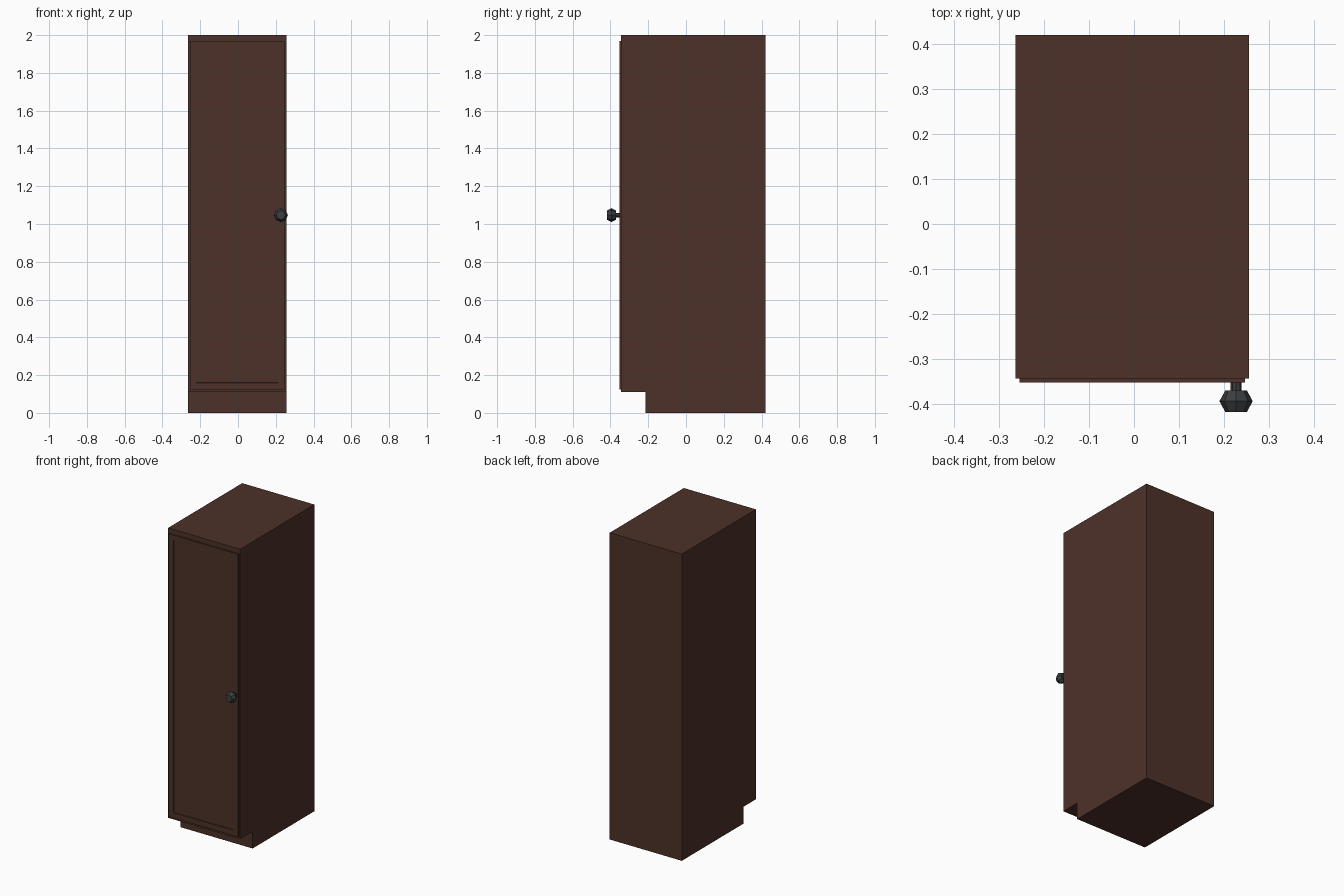
import bpy, bmesh, math
from mathutils import Vector

if "Cube" in bpy.data.objects:
    bpy.data.objects.remove(bpy.data.objects["Cube"])


def material(name, color):
    m = bpy.data.materials.new(name)
    m.diffuse_color = (*color, 1)
    m.use_nodes = True
    m.node_tree.nodes["Principled BSDF"].inputs["Base Color"].default_value = m.diffuse_color
    return m


wood = material("dark_wood", (0.075, 0.031, 0.022))
metal = material("dark_metal", (0.045, 0.047, 0.05))


def finish(name, bm, mat):
    bmesh.ops.recalc_face_normals(bm, faces=bm.faces)
    me = bpy.data.meshes.new(name)
    bm.to_mesh(me)
    bm.free()
    me.materials.append(mat)
    ob = bpy.data.objects.new(name, me)
    bpy.context.collection.objects.link(ob)
    return ob


# carcass: side profile with toe kick, extruded across the width
X0, X1, FRONT = -0.264, 0.256, -0.343
profile = [(-0.215, 0), (0.42, 0), (0.42, 2), (FRONT, 2), (FRONT, 0.11), (-0.215, 0.11)]
bm = bmesh.new()
side = bm.faces.new([bm.verts.new((X0, y, z)) for y, z in profile])
ext = bmesh.ops.extrude_face_region(bm, geom=[side])["geom"]
bmesh.ops.translate(bm, vec=(X1 - X0, 0, 0),
                    verts=[v for v in ext if isinstance(v, bmesh.types.BMVert)])
# extruding keeps the first face as the opposite side
finish("cabinet_body", bm, wood)

# door: thin slab with a shallow recessed panel
bm = bmesh.new()
bmesh.ops.create_cube(bm, size=1)
for v in bm.verts:
    v.co = Vector((-0.004 + v.co.x * 0.502, -0.3475 + v.co.y * 0.009, 1.046 + v.co.z * 1.844))
bm.normal_update()
face = min(bm.faces, key=lambda f: f.calc_center_median().y)
bmesh.ops.inset_region(bm, faces=[face], thickness=0.05)
bmesh.ops.inset_region(bm, faces=[face], thickness=0.0005, depth=-0.006)
# set the panel opening to its exact outline
finish("door", bm, wood)

# knob: faceted lathe of (radius, y) around the front-back axis
SIDES, KX, KZ = 8, 0.227, 1.047
rings = [(0.012, -0.35), (0.012, -0.37), (0.024, -0.37),
         (0.037, -0.394), (0.024, -0.418)]
bm = bmesh.new()
loops = []
for r, y in rings:
    loops.append([bm.verts.new((KX + r * math.cos(2 * math.pi * i / SIDES), y,
                                KZ + r * math.sin(2 * math.pi * i / SIDES)))
                  for i in range(SIDES)])
for a, b in zip(loops, loops[1:]):
    for i in range(SIDES):
        j = (i + 1) % SIDES
        bm.faces.new((a[i], a[j], b[j], b[i]))
bm.faces.new(loops[0])
bm.faces.new(loops[-1])
finish("knob", bm, metal)
